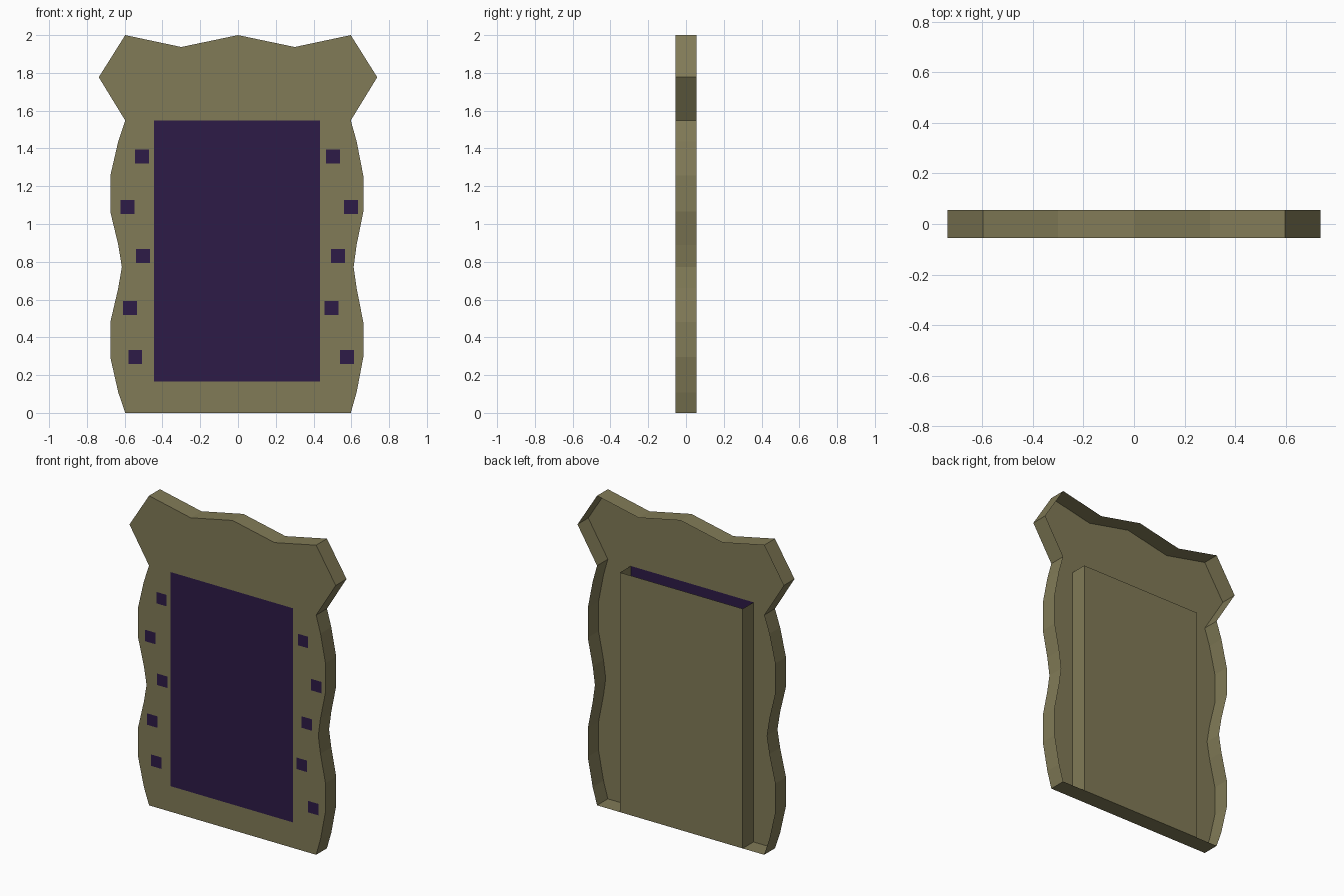
import bpy

if "Cube" in bpy.data.objects:
    bpy.data.objects.remove(bpy.data.objects["Cube"])

F, B = -0.055, 0.055              # front and back planes
XL, XR, ZB, ZT = -0.444, 0.433, 0.165, 1.548   # screen opening


def material(name, rgb):
    m = bpy.data.materials.new(name)
    m.diffuse_color = (*rgb, 1)
    m.use_nodes = True
    m.node_tree.nodes["Principled BSDF"].inputs["Base Color"].default_value = m.diffuse_color
    return m


olive = material("olive", (0.22, 0.197, 0.095))
purple = material("purple", (0.026, 0.011, 0.063))


def make(name, polys, mat):
    """Object from a list of polygons, welding shared corners."""
    index, faces = {}, []
    for poly in polys:
        faces.append([index.setdefault(tuple(p), len(index)) for p in poly])
    me = bpy.data.meshes.new(name)
    me.from_pydata(list(index), [], faces)
    me.materials.append(mat)
    ob = bpy.data.objects.new(name, me)
    bpy.context.collection.objects.link(ob)
    return ob


def flat(pts, y=F):
    return [(x, y, z) for x, z in pts]


def rect(x0, x1, z0, z1, y=F):
    return flat([(x0, z0), (x1, z0), (x1, z1), (x0, z1)], y)


# Wavy side profile, bottom to top
wave = [(0.597, 0), (0.634, 0.109), (0.676, 0.295), (0.676, 0.48), (0.634, 0.66),
        (0.615, 0.773), (0.634, 0.89), (0.676, 1.065), (0.676, 1.256),
        (0.634, 1.437), (0.597, ZT)]
left = [(-x, z) for x, z in wave]
right = [(0.597 + (x - 0.597) * 0.84, z) for x, z in wave]
crown = [(0.737, 1.777), (0.597, 2), (0.3, 1.937), (0, 2),
         (-0.3, 1.937), (-0.597, 2), (-0.737, 1.777)]

# Front plate around the screen opening
make("front_plate", [
    flat([(XR, 0)] + right + [(XR, ZT), (XR, ZB)]),
    flat([(XL, 0), (XL, ZB), (XL, ZT)] + left[::-1]),
    flat([right[-1]] + crown + [left[-1], (XL, ZT), (XR, ZT)]),
    rect(XL, XR, 0, ZB)], olive)

# Outer rim wall, open at the back
outline = right + crown + left[::-1]
make("rim", [[(p[0], F, p[1]), (p[0], B, p[1]), (q[0], B, q[1]), (q[0], F, q[1])]
             for p, q in zip(outline, outline[1:] + outline[:1])], olive)

# Pocket housing behind the screen, open on top
path = [(XR, F), (XR, B), (XL, B), (XL, F)]
make("rear_housing", [[(*p, 0), (*q, 0), (*q, ZT), (*p, ZT)]
                      for p, q in zip(path, path[1:])], olive)

make("screen", [rect(XL, XR, ZB, ZT)], purple)

# Small square studs on both sides
heights = [1.357, 1.091, 0.831, 0.555, 0.297]
stud_x = {"left": [-0.507, -0.586, -0.502, -0.573, -0.544],
          "right": [0.504, 0.599, 0.53, 0.496, 0.578]}
h = 0.037
for side, xs in stud_x.items():
    make(f"{side}_squares", [rect(x - h, x + h, z - h, z + h, F - 0.002)
                             for x, z in zip(xs, heights)], purple)
